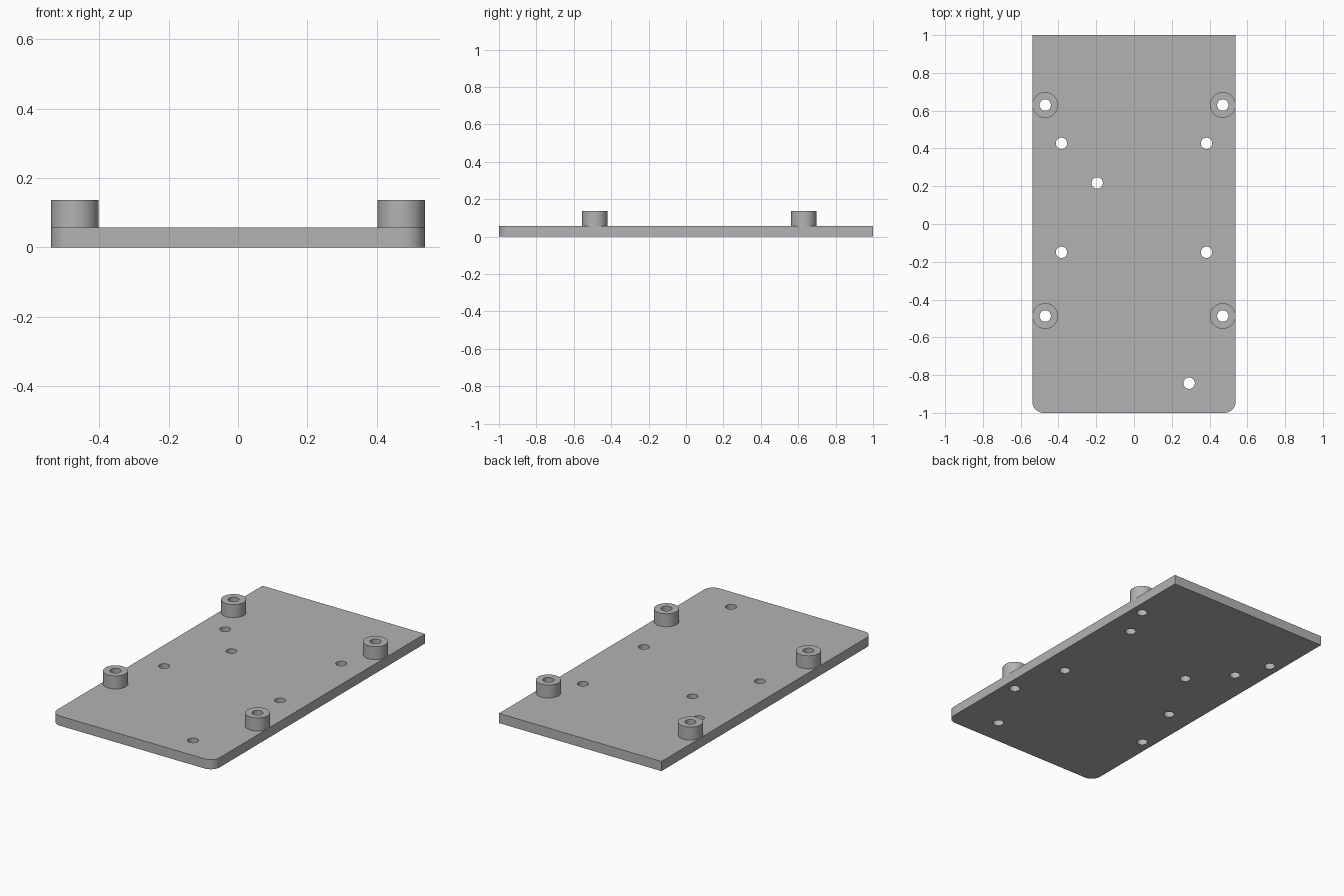
import bpy, bmesh, math
from mathutils import Matrix

cube = bpy.data.objects.get("Cube")
if cube:
    bpy.data.objects.remove(cube, do_unlink=True)

HALF_W, HALF_L, THICK, TOP = 0.538, 1.0, 0.058, 0.136
CORNER, BOSS_R, HOLE_R, SEGS = 0.06, 0.068, 0.03, 48
BOSSES = [(sx * 0.47, y) for sx in (-1, 1) for y in (0.63, -0.487)]
HOLES = [(sx * 0.384, y) for sx in (-1, 1) for y in (0.427, -0.15)]
HOLES += [(-0.195, 0.217), (0.292, -0.843)]

grey = bpy.data.materials.new("plain grey")
grey.use_nodes = True
colour = (0.45, 0.45, 0.45, 1)
grey.diffuse_color = colour
grey.node_tree.nodes["Principled BSDF"].inputs["Base Color"].default_value = colour


def make_object(name, bm):
    bmesh.ops.recalc_face_normals(bm, faces=bm.faces)
    mesh = bpy.data.meshes.new(name)
    bm.to_mesh(mesh)
    bm.free()
    mesh.materials.append(grey)
    obj = bpy.data.objects.new(name, mesh)
    bpy.context.collection.objects.link(obj)
    return obj


def activate(obj):
    bpy.ops.object.select_all(action='DESELECT')
    obj.select_set(True)
    bpy.context.view_layer.objects.active = obj


def smooth(obj):
    activate(obj)
    bpy.ops.object.shade_smooth_by_angle(angle=math.radians(30))


# Base plate: square back corners, rounded front corners
outline = [(HALF_W, HALF_L), (-HALF_W, HALF_L)]
for sx, start in ((-1, math.pi), (1, 1.5 * math.pi)):
    for i in range(13):
        a = start + i / 12 * math.pi / 2
        outline.append((sx * (HALF_W - CORNER) + CORNER * math.cos(a),
                        CORNER - HALF_L + CORNER * math.sin(a)))
bm = bmesh.new()
face = bm.faces.new([bm.verts.new((x, y, 0)) for x, y in outline])
side = bmesh.ops.extrude_face_region(bm, geom=[face])
bmesh.ops.translate(bm, vec=(0, 0, THICK),
                    verts=[v for v in side["geom"] if isinstance(v, bmesh.types.BMVert)])
plate = make_object("base_plate", bm)

# Through holes in the plate
bm = bmesh.new()
for x, y in BOSSES + HOLES:
    bmesh.ops.create_cone(bm, cap_ends=True, segments=SEGS, radius1=HOLE_R, radius2=HOLE_R,
                          depth=0.4, matrix=Matrix.Translation((x, y, 0)))
cutter = make_object("hole_cutter", bm)
cutter.hide_render = True
cut = plate.modifiers.new("holes", 'BOOLEAN')
cut.operation = 'DIFFERENCE'
cut.solver = 'EXACT'
cut.object = cutter
activate(plate)
bpy.ops.object.modifier_apply(modifier=cut.name)
bpy.data.objects.remove(cutter, do_unlink=True)
smooth(plate)

# Hollow standoffs, open where they meet the plate
for x, y in BOSSES:
    bm = bmesh.new()
    profile = [(BOSS_R, THICK), (BOSS_R, TOP), (HOLE_R, TOP), (HOLE_R, THICK)]
    verts = [bm.verts.new((r, 0, z)) for r, z in profile]
    edges = [bm.edges.new(pair) for pair in zip(verts, verts[1:])]
    bmesh.ops.spin(bm, geom=verts + edges, cent=(0, 0, 0), axis=(0, 0, 1),
                   angle=2 * math.pi, steps=SEGS)
    bmesh.ops.remove_doubles(bm, verts=bm.verts, dist=0.0005)
    name = ("back" if y > 0 else "front") + ("_left" if x > 0 else "_right") + "_standoff"
    standoff = make_object(name, bm)
    standoff.location = (x, y, 0)
    smooth(standoff)
